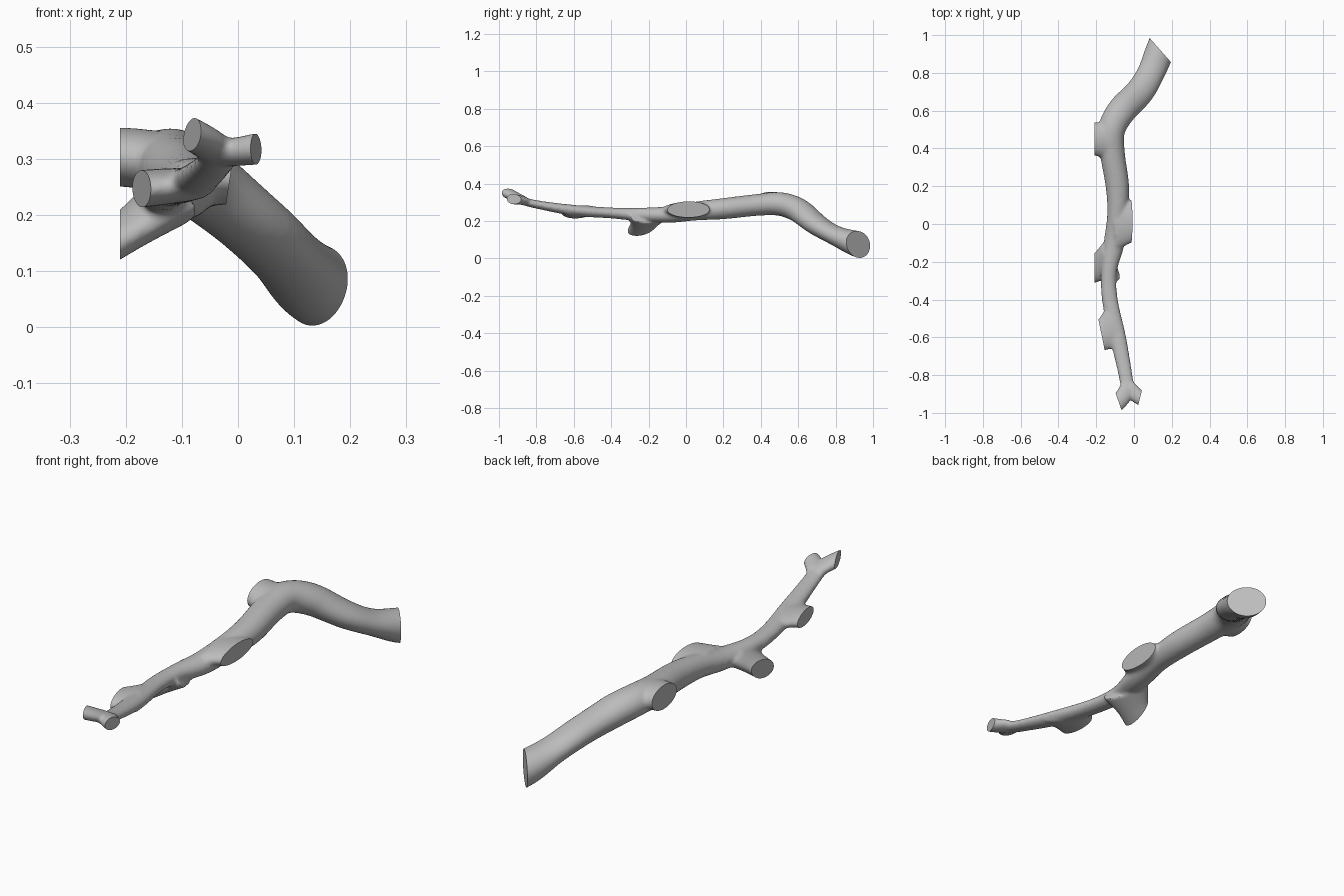
import bpy, bmesh, math
from mathutils import Vector

cube = bpy.data.objects.get("Cube")
if cube:
    bpy.data.objects.remove(cube, do_unlink=True)

mat = bpy.data.materials.new("plain grey wood")
mat.use_nodes = True
colour = (0.5, 0.5, 0.5, 1)
mat.diffuse_color = colour
mat.node_tree.nodes["Principled BSDF"].inputs["Base Color"].default_value = colour


def spline(points, steps):
    """Catmull-Rom through (x, y, z, half width, half height) points."""
    pts = [Vector(p) for p in points]
    pts = [2 * pts[0] - pts[1]] + pts + [2 * pts[-1] - pts[-2]]
    out = []
    for i in range(1, len(pts) - 2):
        a, b, c, d = pts[i - 1:i + 3]
        for s in range(steps):
            t = s / steps
            out.append(0.5 * (2 * b + (c - a) * t + (2 * a - 5 * b + 4 * c - d) * t * t
                              + (3 * b - a - 3 * c + d) * t ** 3))
    return out + [pts[-2]]


def tube(bm, points, steps=6, sides=28):
    """Closed elliptical tube along a smooth path."""
    path = spline(points, steps)
    rings = []
    for i, p in enumerate(path):
        ahead, behind = path[min(i + 1, len(path) - 1)], path[max(i - 1, 0)]
        direction = (Vector(ahead[:3]) - Vector(behind[:3])).normalized()
        side = direction.cross(Vector((0, 0, 1))).normalized()
        up = side.cross(direction)
        ring = []
        for k in range(sides):
            a = math.tau * k / sides
            ring.append(bm.verts.new(Vector(p[:3]) + side * p[3] * math.cos(a) + up * p[4] * math.sin(a)))
        rings.append(ring)
    for r0, r1 in zip(rings, rings[1:]):
        for k in range(sides):
            j = (k + 1) % sides
            bm.faces.new((r0[k], r0[j], r1[j], r1[k]))
    bm.faces.new(rings[0])
    bm.faces.new(rings[-1])


def saw(bm, point, normal, reach):
    """Cut off everything near the point beyond the plane and cap the cut flat."""
    point, normal = Vector(point), Vector(normal).normalized()
    verts = {v for v in bm.verts if (v.co - point).length < reach}
    faces = [f for f in bm.faces if all(v in verts for v in f.verts)]
    edges = {e for f in faces for e in f.edges}
    verts = {v for f in faces for v in f.verts}
    bmesh.ops.bisect_plane(bm, geom=list(verts) + list(edges) + faces, dist=1e-5,
                           plane_co=point, plane_no=normal, clear_outer=True)
    rim = [e for e in bm.edges if e.is_boundary]
    bmesh.ops.holes_fill(bm, edges=rim, sides=0)


bm = bmesh.new()
# main limb, from the thin tip to the thick butt
tube(bm, [(-0.03, -0.90, 0.315, 0.036, 0.022), (-0.045, -0.80, 0.289, 0.037, 0.022),
          (-0.085, -0.60, 0.257, 0.043, 0.029), (-0.128, -0.40, 0.243, 0.042, 0.029),
          (-0.132, -0.25, 0.235, 0.042, 0.036), (-0.105, -0.10, 0.234, 0.055, 0.044),
          (-0.088, 0.05, 0.253, 0.054, 0.050), (-0.088, 0.20, 0.266, 0.062, 0.056),
          (-0.115, 0.38, 0.286, 0.066, 0.058), (-0.118, 0.50, 0.291, 0.072, 0.063),
          (-0.065, 0.60, 0.258, 0.077, 0.064), (0.03, 0.70, 0.180, 0.076, 0.056),
          (0.09, 0.80, 0.122, 0.073, 0.053), (0.14, 0.92, 0.076, 0.078, 0.070),
          (0.205, 1.06, 0.045, 0.082, 0.074)])
# sawn stubs
stubs = [
    [(-0.11, 0.44, 0.290, 0.11, 0.055), (-0.19, 0.45, 0.302, 0.09, 0.053), (-0.28, 0.46, 0.305, 0.08, 0.052)],
    [(-0.10, 0.01, 0.255, 0.15, 0.045), (-0.02, 0.015, 0.262, 0.115, 0.043), (0.05, 0.02, 0.262, 0.10, 0.042)],
    [(-0.12, -0.20, 0.225, 0.11, 0.045), (-0.19, -0.23, 0.176, 0.075, 0.036), (-0.28, -0.265, 0.120, 0.07, 0.034)],
    [(-0.09, -0.55, 0.255, 0.12, 0.030), (-0.16, -0.585, 0.248, 0.085, 0.033), (-0.24, -0.61, 0.240, 0.075, 0.033)],
    [(-0.03, -0.87, 0.310, 0.045, 0.022), (-0.075, -0.935, 0.340, 0.044, 0.027), (-0.14, -0.995, 0.372, 0.044, 0.027)],
    [(-0.03, -0.87, 0.308, 0.045, 0.022), (0.03, -0.92, 0.317, 0.038, 0.028), (0.10, -0.96, 0.325, 0.038, 0.028)],
]
for stub in stubs:
    tube(bm, stub)
bmesh.ops.recalc_face_normals(bm, faces=bm.faces)
mesh = bpy.data.meshes.new("branch")
bm.to_mesh(mesh)
bm.free()
branch = bpy.data.objects.new("branch", mesh)
bpy.context.collection.objects.link(branch)

# fuse the stubs into the limb and soften the joints
remesh = branch.modifiers.new("fuse", 'REMESH')
remesh.mode = 'VOXEL'
remesh.voxel_size = 0.007
soften = branch.modifiers.new("soften", 'SMOOTH')
soften.factor = 0.5
soften.iterations = 10
fused = bpy.data.meshes.new_from_object(branch.evaluated_get(bpy.context.evaluated_depsgraph_get()))
branch.modifiers.clear()

# flat saw cuts on the butt, stubs and forked tip
bm = bmesh.new()
bm.from_mesh(fused)
for cut in [((0.14, 0.92, 0.07), (0.75, 0.66, 0), 0.26),
            ((-0.21, 0.44, 0.30), (-1, 0, 0), 0.18),
            ((-0.015, 0.015, 0.26), (1, 0, -0.15), 0.18),
            ((-0.21, -0.24, 0.163), (-1, 0, 0), 0.15),
            ((-0.172, -0.585, 0.247), (-0.98, -0.2, 0), 0.15),
            ((-0.08, -0.945, 0.342), (-0.94, -0.33, 0), 0.15),
            ((0.032, -0.92, 0.317), (0.97, -0.25, 0), 0.15)]:
    saw(bm, *cut)
bmesh.ops.recalc_face_normals(bm, faces=bm.faces)
bm.to_mesh(mesh)
bm.free()
bpy.data.meshes.remove(fused)
mesh.materials.clear()
mesh.materials.append(mat)

bpy.context.view_layer.objects.active = branch
branch.select_set(True)
bpy.ops.object.shade_smooth_by_angle(angle=math.radians(35))
